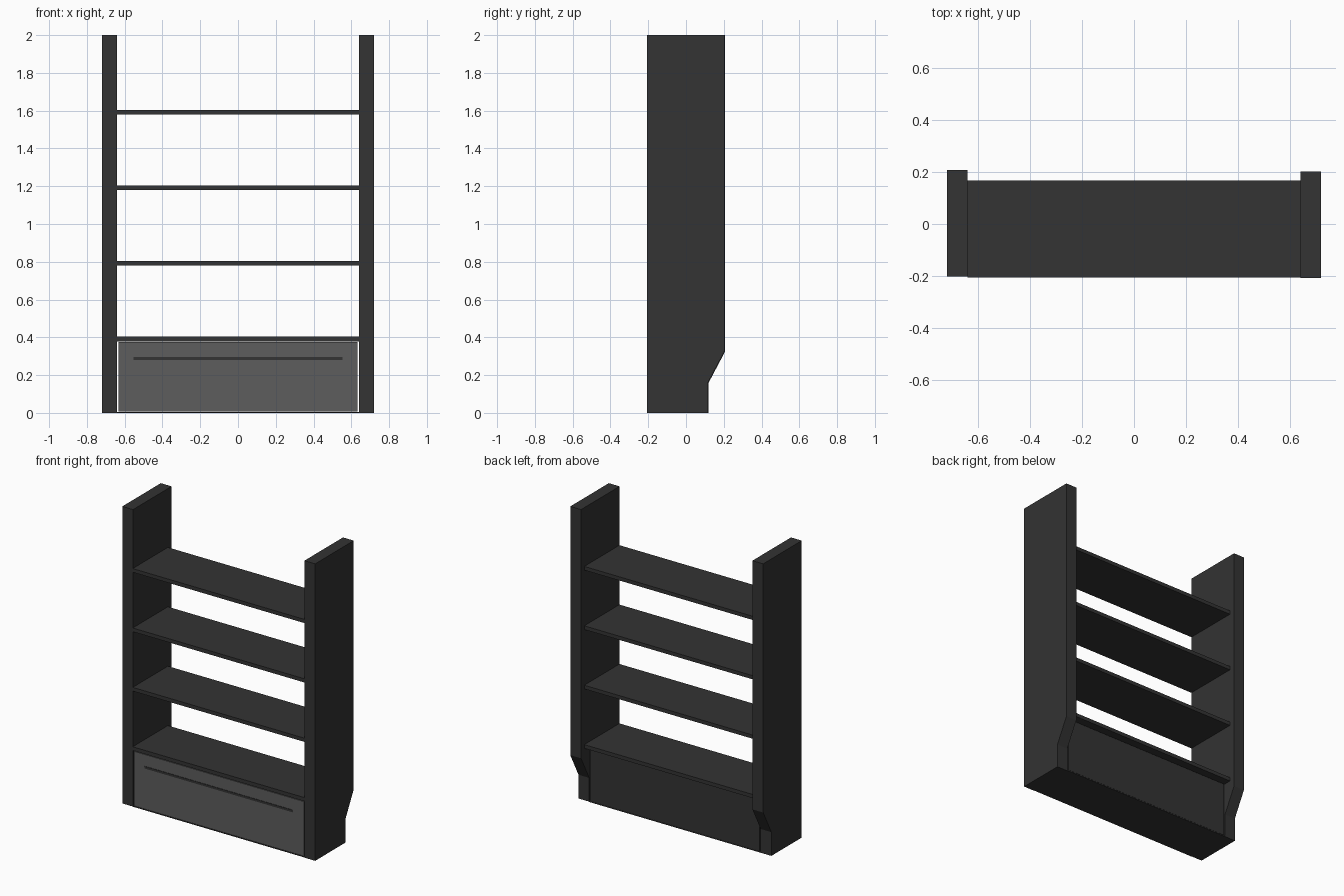
import bpy, bmesh

if "Cube" in bpy.data.objects:
    bpy.data.objects.remove(bpy.data.objects["Cube"])


def material(name, v):
    m = bpy.data.materials.new(name)
    m.diffuse_color = (v, v, v, 1)
    m.use_nodes = True
    m.node_tree.nodes["Principled BSDF"].inputs["Base Color"].default_value = m.diffuse_color
    return m


DARK = material("dark_wood", 0.033)
GREY = material("grey_front", 0.11)


def finish(name, bm, mat):
    bmesh.ops.recalc_face_normals(bm, faces=bm.faces)
    me = bpy.data.meshes.new(name)
    bm.to_mesh(me)
    bm.free()
    me.materials.append(mat)
    ob = bpy.data.objects.new(name, me)
    bpy.context.collection.objects.link(ob)
    return ob


def box(name, x, y, z, mat=DARK):
    """Box from (min, max) pairs."""
    bm = bmesh.new()
    bmesh.ops.create_cube(bm, size=1)
    for v in bm.verts:
        v.co = [(a + b) / 2 + c * (b - a) for (a, b), c in zip((x, y, z), v.co)]
    return finish(name, bm, mat)


def side_panel(name, x0, x1, dy):
    """Upright with the rear lower corner cut back for the skirting."""
    profile = [(-0.205, 0), (0.118, 0), (0.118, 0.16), (0.205, 0.325), (0.205, 2), (-0.205, 2)]
    bm = bmesh.new()
    face = bm.faces.new([bm.verts.new((x0, y + dy, z)) for y, z in profile])
    ext = bmesh.ops.extrude_face_region(bm, geom=[face])
    for v in ext["geom"]:
        if isinstance(v, bmesh.types.BMVert):
            v.co.x = x1
    return finish(name, bm, DARK)


# Uprights
side_panel("left_side_panel", -0.72, -0.64, 0.002)
side_panel("right_side_panel", 0.64, 0.72, -0.002)

# Shelves, the lowest one covering the drawer
for i in range(4):
    top = 0.404 + 0.4 * i
    box(f"shelf_{i + 1}", (-0.64, 0.64), (-0.206, 0.168), (top - 0.025, top))

# Base board under the drawer
box("base_board", (-0.64, 0.64), (-0.205, 0.12), (0, 0.006))

# Open-topped drawer
W, T, Z0, Z1 = 0.633, 0.02, 0.007, 0.374
box("drawer_front", (-W, W), (-0.203, -0.203 + T), (Z0, Z1), GREY)
box("drawer_back", (-W, W), (0.12 - T, 0.12), (Z0, Z1))
for name, s in (("drawer_left_side", -1), ("drawer_right_side", 1)):
    xs = sorted((s * W, s * (W - T)))
    box(name, xs, (-0.203 + T, 0.12 - T), (Z0, Z1))
box("drawer_bottom", (-W + T, W - T), (-0.203 + T, 0.12 - T), (Z0, Z0 + T))

# Slim handle strip
box("drawer_handle", (-0.553, 0.553), (-0.206, -0.2), (0.281, 0.296), DARK)
